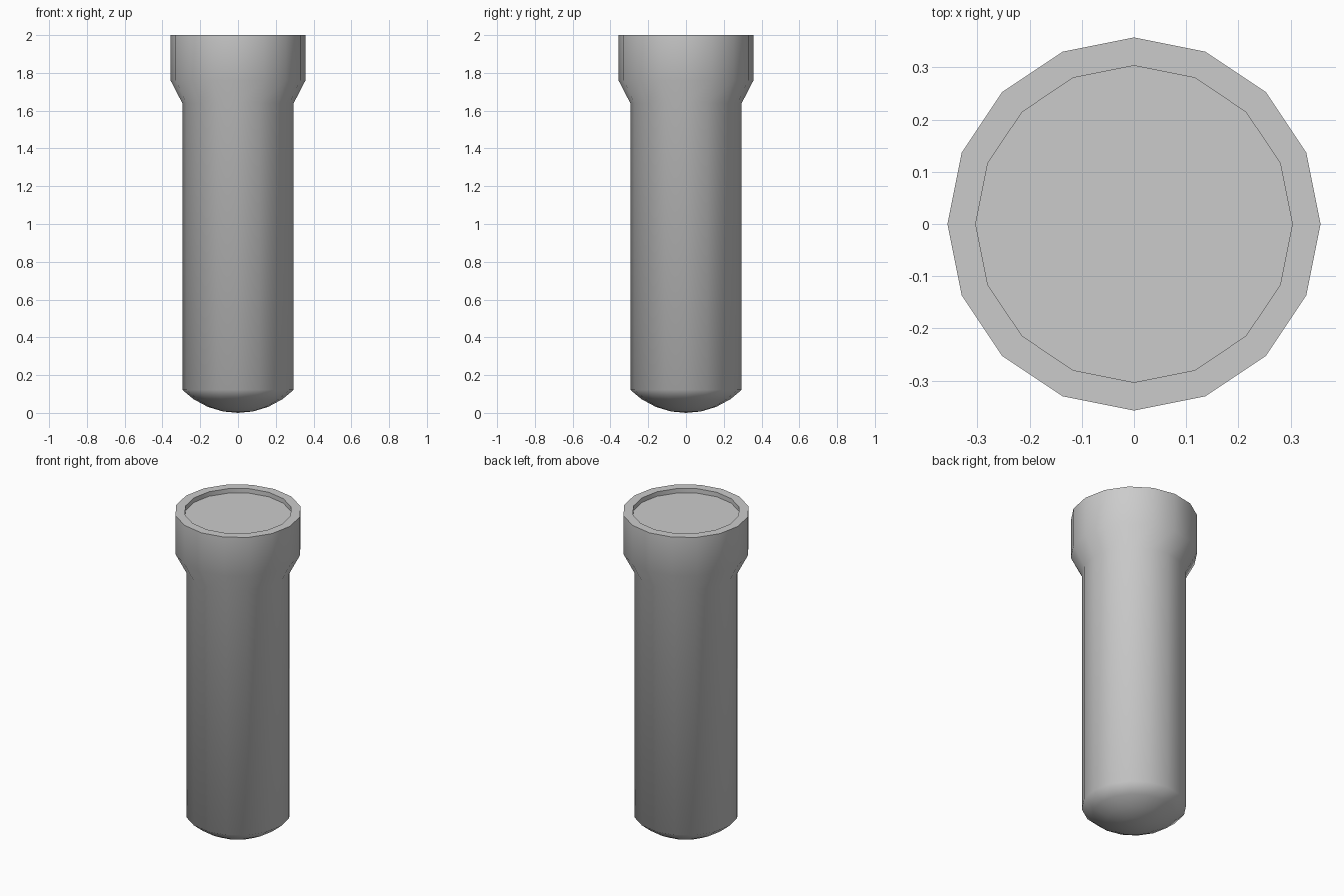
import bpy
import bmesh
from math import cos, sin, pi, radians, sqrt

SIDES = 16

cube = bpy.data.objects.get("Cube")
if cube:
    bpy.data.objects.remove(cube, do_unlink=True)

# Plain grey for the whole model
grey = bpy.data.materials.new("plain_grey")
grey.use_nodes = True
colour = (0.6, 0.6, 0.6, 1)
grey.diffuse_color = colour
grey.node_tree.nodes["Principled BSDF"].inputs["Base Color"].default_value = colour


def lathe(name, profile):
    """Spin (radius, height) points about z; a zero radius closes the end."""
    bm = bmesh.new()
    rings = []
    for r, z in profile:
        count = SIDES if r > 0 else 1
        rings.append([bm.verts.new((r * cos(2 * pi * i / SIDES), r * sin(2 * pi * i / SIDES), z))
                      for i in range(count)])
    for low, high in zip(rings, rings[1:]):
        for i in range(SIDES):
            j = (i + 1) % SIDES
            if len(low) == 1:
                bm.faces.new((low[0], high[j], high[i]))
            elif len(high) == 1:
                bm.faces.new((low[i], low[j], high[0]))
            else:
                bm.faces.new((low[i], low[j], high[j], high[i]))
    mesh = bpy.data.meshes.new(name)
    bm.to_mesh(mesh)
    bm.free()
    mesh.materials.append(grey)
    obj = bpy.data.objects.new(name, mesh)
    bpy.context.collection.objects.link(obj)
    bpy.ops.object.select_all(action="DESELECT")
    obj.select_set(True)
    bpy.context.view_layer.objects.active = obj
    bpy.ops.object.shade_smooth_by_angle(angle=radians(60))
    return obj


# Rounded end cap: shallow slice of a sphere
BODY, CAP = 0.295, 0.122
ball = (BODY ** 2 + CAP ** 2) / (2 * CAP)
cap = [(r, ball - sqrt(ball ** 2 - r ** 2)) for r in (0, 0.08, 0.16, 0.235)]

# Barrel, flared head, flat rim and the shallow recess with its lens face
HEAD, LENS = 0.357, 0.303
lathe("torch_body", cap + [
    (BODY, CAP), (BODY, 1.64), (HEAD, 1.76), (HEAD, 2.0),
    (LENS, 2.0), (LENS, 1.972), (0, 1.972),
])
